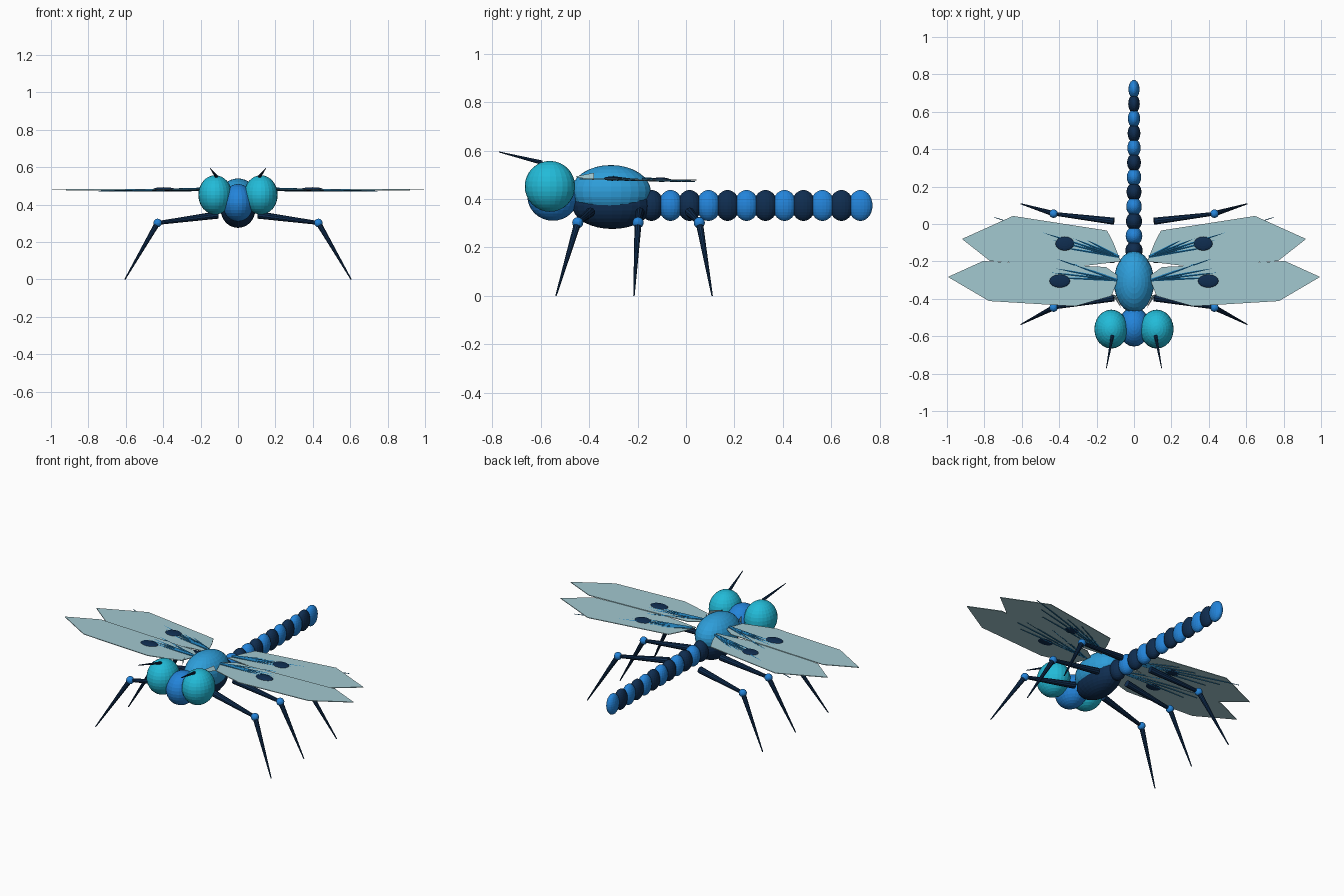
import bpy, bmesh, math
from mathutils import Vector

if "Cube" in bpy.data.objects:
    bpy.data.objects.remove(bpy.data.objects["Cube"])


def material(name, r, g, b):
    m = bpy.data.materials.new(name)
    lin = [((c / 255 + 0.055) / 1.055) ** 2.4 for c in (r, g, b)]
    m.diffuse_color = (*lin, 1)
    m.use_nodes = True
    m.node_tree.nodes["Principled BSDF"].inputs["Base Color"].default_value = m.diffuse_color
    return m


TEAL = material("eye teal", 34, 187, 216)
BLUE = material("bright blue", 35, 132, 218)
SKY = material("thorax blue", 46, 158, 218)
NAVY = material("dark navy", 15, 45, 80)
WING = material("pale wing", 162, 200, 208)
VEIN = material("vein blue", 32, 122, 176)


def finish(name, bm, mat):
    me = bpy.data.meshes.new(name)
    bmesh.ops.recalc_face_normals(bm, faces=bm.faces)
    bm.to_mesh(me)
    bm.free()
    me.materials.append(mat)
    ob = bpy.data.objects.new(name, me)
    bpy.context.collection.objects.link(ob)
    return ob


def ball(name, centre, radii, mat, seg=24, rings=16):
    bm = bmesh.new()
    bmesh.ops.create_uvsphere(bm, u_segments=seg, v_segments=rings, radius=1)
    for v in bm.verts:
        v.co = Vector(a * b + c for a, b, c in zip(v.co, radii, centre))
    return finish(name, bm, mat)


def rod(name, a, b, r1, r2, mat, seg=10):
    a, b = Vector(a), Vector(b)
    d = b - a
    bm = bmesh.new()
    bmesh.ops.create_cone(bm, cap_ends=True, segments=seg, radius1=r1,
                          radius2=r2, depth=d.length)
    rot = d.to_track_quat('Z', 'Y')
    for v in bm.verts:
        v.co = rot @ v.co + (a + b) / 2
    return finish(name, bm, mat)


def plate(name, pts, thick, mat):
    bm = bmesh.new()
    face = bm.faces.new([bm.verts.new(p) for p in pts])
    ext = bmesh.ops.extrude_face_region(bm, geom=[face])
    for v in ext["geom"]:
        if isinstance(v, bmesh.types.BMVert):
            v.co.z += thick
    return finish(name, bm, mat)


# Head and two-tone thorax
ball("head", (0, -0.55, 0.41), (0.085, 0.105, 0.1), BLUE)
ball("thorax_upper", (0, -0.31, 0.43), (0.107, 0.165, 0.11), SKY)
ball("thorax_lower", (0, -0.305, 0.372), (0.092, 0.165, 0.096), NAVY)

# Abdomen of alternating beads, narrowing towards the tail
for i in range(12):
    ball(f"abdomen_segment_{i + 1}", (0, -0.142 + 0.0784 * i, 0.373),
         (0.046 - 0.0015 * i, 0.05, 0.064), BLUE if i % 2 else NAVY, 20, 14)

# Wing outlines (right side), spots, and vein tips
WINGS = {
    "front": dict(
        z=0.480, root=(0.09, -0.3),
        outline=[(0.08, -0.28), (0.15, -0.23), (0.807, -0.198), (0.995, -0.283),
                 (0.775, -0.412), (0.315, -0.44), (0.12, -0.385)],
        spot=(0.397, -0.305, 0.055, 0.035),
        tips=[(0.46, -0.17), (0.62, -0.2), (0.66, -0.235), (0.6, -0.28), (0.36, -0.2)]),
    "hind": dict(
        z=0.476, root=(0.08, -0.175),
        outline=[(0.07, -0.2), (0.11, -0.1), (0.144, -0.035), (0.647, 0.043),
                 (0.92, -0.08), (0.77, -0.198), (0.3, -0.228)],
        spot=(0.37, -0.105, 0.05, 0.037),
        tips=[(0.47, -0.02), (0.745, 0.035), (0.66, -0.03), (0.6, -0.09), (0.36, -0.03)]),
}

for s, side in ((1, "right"), (-1, "left")):
    # Compound eyes and antennae
    ball(f"eye_{side}", (s * 0.122, -0.562, 0.452), (0.09, 0.104, 0.105), TEAL)
    rod(f"antenna_{side}", (s * 0.115, -0.595, 0.55), (s * 0.148, -0.772, 0.594),
        0.009, 0.002, NAVY, 8)

    # Wings with spots and fanned veins
    for name, w in WINGS.items():
        z = w["z"]
        plate(f"{name}_wing_{side}", [(s * x, y, z) for x, y in w["outline"]], 0.004, WING)
        x, y, rx, ry = w["spot"]
        ball(f"{name}_wing_spot_{side}", (s * x, y, z + 0.004), (rx, ry, 0.009), NAVY, 16, 8)
        rx, ry = w["root"]
        for k, (x, y) in enumerate(w["tips"]):
            rod(f"{name}_wing_vein_{k + 1}_{side}", (s * rx, ry, z + 0.006),
                (s * x, y, z - 0.004), 0.008, 0.002, VEIN, 6)
    # Small raised flap where the front wing meets the thorax
    plate(f"wing_root_{side}", [(s * 0.065, -0.455, 0.49), (s * 0.1, -0.38, 0.505),
                                (s * 0.115, -0.38, 0.478)], 0.003, WING)

    # Three pairs of jointed legs
    for name, hip, knee, foot in (("front", -0.395, -0.447, -0.537),
                                  ("middle", -0.19, -0.198, -0.215),
                                  ("hind", 0.015, 0.055, 0.108)):
        h, k, f = (s * 0.107, hip, 0.345), (s * 0.43, knee, 0.302), (s * 0.605, foot, 0)
        rod(f"{name}_thigh_{side}", h, k, 0.02, 0.01, NAVY)
        ball(f"{name}_knee_{side}", k, (0.023,) * 3, BLUE, 14, 10)
        rod(f"{name}_shin_{side}", k, f, 0.015, 0.003, NAVY)
